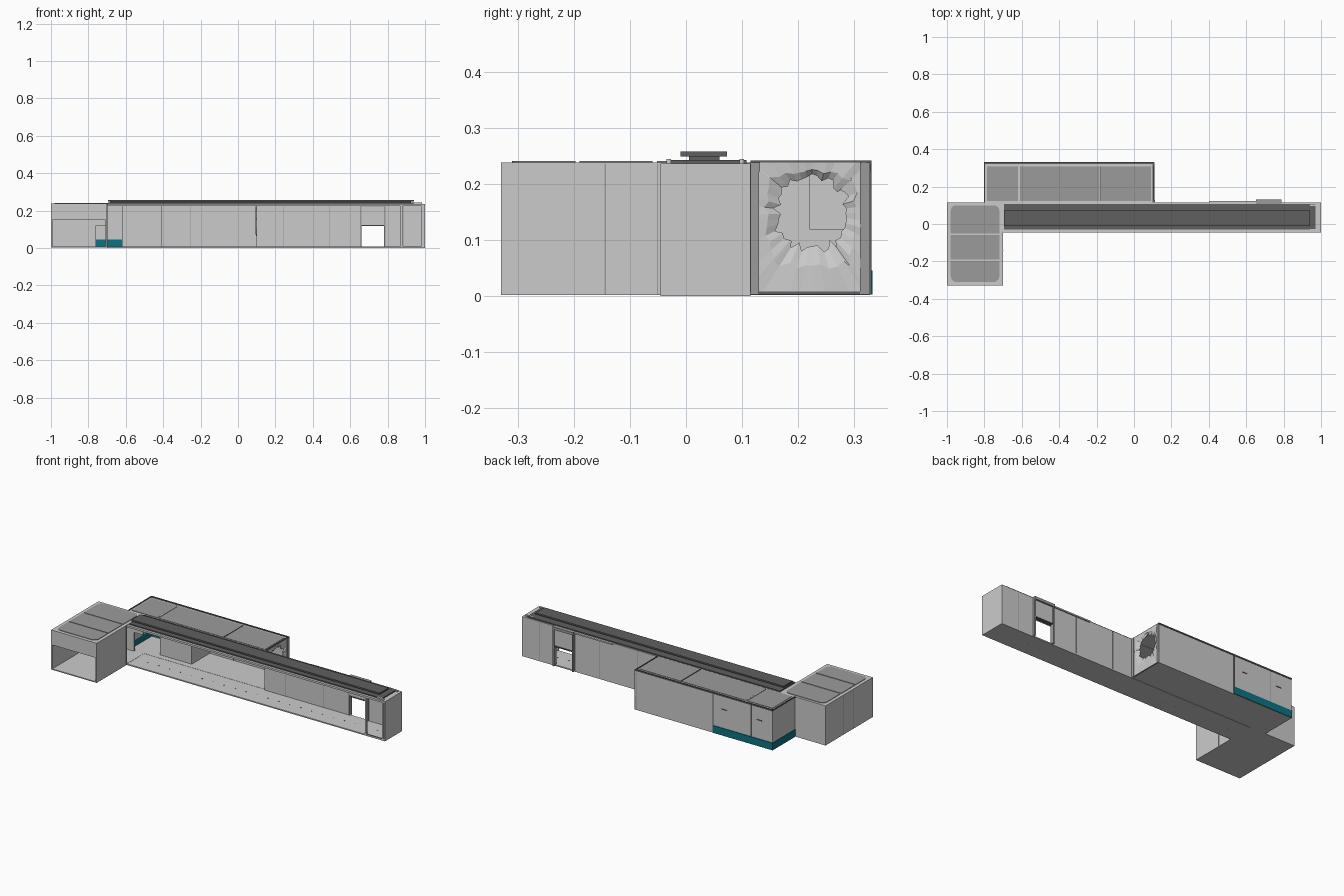
import bpy, bmesh, math, random

if "Cube" in bpy.data.objects:
    bpy.data.objects.remove(bpy.data.objects["Cube"])

random.seed(4)


def material(name, rgb):
    m = bpy.data.materials.new(name)
    m.diffuse_color = (*rgb, 1)
    m.use_nodes = True
    m.node_tree.nodes["Principled BSDF"].inputs["Base Color"].default_value = m.diffuse_color
    return m


LIGHT = material("light grey", (0.60, 0.60, 0.60))
MEDIUM = material("medium grey", (0.33, 0.33, 0.33))
DARK = material("dark grey", (0.115, 0.115, 0.115))
TEAL = material("teal", (0.004, 0.17, 0.22))


def finish(name, bm, mat):
    bmesh.ops.recalc_face_normals(bm, faces=bm.faces)
    me = bpy.data.meshes.new(name)
    bm.to_mesh(me)
    bm.free()
    me.materials.append(mat)
    ob = bpy.data.objects.new(name, me)
    bpy.context.collection.objects.link(ob)
    return ob


def box(name, x, y, z, mat=LIGHT):
    """Box from (low, high) ranges."""
    bm = bmesh.new()
    bmesh.ops.create_cube(bm, size=1)
    for v in bm.verts:
        for i, r in enumerate((x, y, z)):
            v.co[i] = r[0] if v.co[i] < 0 else r[1]
    return finish(name, bm, mat)


def rounded_panel(name, x, y, z, radii, mat=MEDIUM):
    """Flat roof panel; radii run from low-low corner counterclockwise."""
    bm = bmesh.new()
    corners = [(x[0], y[0], 1, 1), (x[1], y[0], -1, 1), (x[1], y[1], -1, -1), (x[0], y[1], 1, -1)]
    pts = []
    for k, ((cx, cy, sx, sy), r) in enumerate(zip(corners, radii)):
        if r == 0:
            pts.append((cx, cy))
            continue
        for s in range(6):
            a = math.pi * (1 + k / 2) + math.pi / 2 * s / 5
            pts.append((cx + sx * r + r * math.cos(a), cy + sy * r + r * math.sin(a)))
    face = bm.faces.new([bm.verts.new((px, py, z[0])) for px, py in pts])
    up = bmesh.ops.extrude_face_region(bm, geom=[face])["geom"]
    for v in up:
        if isinstance(v, bmesh.types.BMVert):
            v.co.z = z[1]
    return finish(name, bm, mat)


T = 0.008      # wall thickness
H = 0.236      # wall height
TOP = 0.238

# Floors
box("corridor_floor", (-0.70, 1.0), (-0.045, 0.115), (0.0, 0.007))
box("wing_floor", (-1.0, -0.70), (-0.33, 0.115), (0.002, 0.008))
box("rear_room_floor", (-0.80, 0.105), (0.115, 0.328), (0.002, 0.008))
for i in range(22):
    px = -0.62 + i * 0.072
    box("floor_stud", (px, px + 0.005), (0.03, 0.035), (-0.0, 0.0085), DARK)

# Left wing: walls, open front with header, roof
box("wing_left_wall", (-1.0, -1.0 + T), (-0.33, 0.115), (0.003, H))
box("wing_right_wall", (-0.70 - T, -0.70), (-0.33, -0.045), (0.003, H))
box("wing_back_wall", (-1.0, -0.76), (0.115 - T, 0.115), (0.003, H))
box("wing_back_header", (-0.76, -0.70), (0.115 - T, 0.115), (0.12, H))
box("wing_front_header", (-1.0, -0.70), (-0.33, -0.33 + T), (0.15, H))
box("wing_roof", (-1.0, -0.70), (-0.33, 0.115), (0.228, TOP))
for y, r in (((-0.31, -0.197), (0.03, 0.03, 0, 0)), ((-0.19, -0.06), (0, 0, 0, 0)),
             ((-0.052, 0.1), (0, 0, 0.03, 0.03))):
    rounded_panel("wing_roof_panel", (-0.98, -0.72), y, (TOP, 0.241), r)
for y in (-0.145, -0.052):
    for x in (-1.001, -0.70):
        box("wing_wall_seam", (x, x + 0.001), (y, y + 0.002), (0.003, H), MEDIUM)

# Corridor: end wall and back wall with a half-raised door
box("corridor_end_wall", (1 - T, 1.0), (-0.045, 0.115), (0.0, H))
box("corridor_back_wall_long", (0.10, 0.655), (0.115 - T, 0.115), (0.003, H))
box("corridor_back_wall_short", (0.785, 1.0), (0.115 - T, 0.115), (0.003, H))
box("raised_door", (0.655, 0.785), (0.107, 0.122), (0.12, 0.225))
for x in (0.652, 0.780):
    box("door_post", (x, x + 0.008), (0.105, 0.13), (0.003, 0.238), MEDIUM)
box("door_lintel", (0.652, 0.788), (0.105, 0.132), (0.222, 0.238), MEDIUM)
box("door_lower_edge", (0.66, 0.78), (0.105, 0.126), (0.118, 0.124), DARK)
box("back_wall_top_rail", (0.40, 0.655), (0.115, 0.122), (0.228, 0.236))
for x in (0.24, 0.49, 0.885):
    for y in (0.115, 0.106):
        box("back_wall_seam", (x, x + 0.002), (y, y + 0.001), (0.006, H), MEDIUM)
for x in (0.87, 0.982):
    box("front_post", (x, x + 0.009), (-0.045, -0.036), (0.005, 0.228))
box("front_sill", (0.87, 1.0), (-0.045, -0.038), (0.003, 0.011), MEDIUM)

# Corridor roof: light base, dark lower layer, dark raised cap
box("corridor_roof_base", (-0.70, 1.0), (-0.045, 0.115), (0.225, 0.236))
box("corridor_roof_layer", (-0.695, 0.97), (-0.030, 0.108), (0.236, 0.2425), DARK)
box("corridor_roof_core", (-0.685, 0.925), (0.005, 0.06), (0.2425, 0.249), DARK)
box("corridor_roof_cap", (-0.695, 0.94), (-0.010, 0.073), (0.249, 0.258), DARK)
for y in (-0.035, 0.095):
    box("roof_end_rim", (0.94, 0.985), (y, y + 0.008), (0.236, 0.244))

# Rear room: back and left walls with a teal base band
BAND = 0.046
box("rear_back_wall_plain", (-0.41, 0.105), (0.328 - T, 0.328), (0.003, 0.238))
box("rear_back_wall_upper", (-0.80, -0.41), (0.328 - T, 0.328), (BAND, 0.238))
box("rear_back_wall_band", (-0.80, -0.41), (0.328 - T, 0.332), (0.003, BAND), TEAL)
box("rear_left_wall_upper", (-0.80, -0.80 + T), (0.115, 0.328), (BAND, 0.238))
box("rear_left_wall_band", (-0.803, -0.80 + T), (0.115, 0.332), (0.003, BAND), TEAL)
box("rear_wall_corner_strip", (-0.412, -0.406), (0.327, 0.331), (0.003, 0.24), DARK)
box("rear_wall_seam", (-0.66, -0.657), (0.327, 0.330), (0.003, 0.238), MEDIUM)
box("rear_inner_seam", (-0.255, -0.252), (0.318, 0.321), (0.008, 0.228), MEDIUM)
for x in (-0.50, -0.73):
    box("rear_wall_vent", (x, x + 0.035), (0.327, 0.330), (0.155, 0.160), DARK)

# Rear room interior: closet block and low counter
box("closet", (-0.62, -0.41), (0.15, 0.22), (0.007, 0.228))
box("counter", (-0.62, -0.41), (0.22, 0.32), (0.007, 0.12))

# Rear room roof with sunken panels and dark edge trim
box("rear_roof", (-0.80, 0.105), (0.113, 0.328), (0.228, TOP))
for x in ((-0.785, -0.619), (-0.609, -0.185), (-0.178, 0.092)):
    rounded_panel("rear_roof_panel", x, (0.122, 0.308), (TOP, 0.2405), (0, 0, 0, 0))
box("rear_roof_joint", (-0.617, -0.611), (0.13, 0.30), (TOP, 0.242))
box("rear_roof_joint", (-0.183, -0.179), (0.122, 0.308), (TOP, 0.242), DARK)
box("rear_roof_back_trim", (-0.80, 0.107), (0.322, 0.331), (0.234, 0.242), DARK)
for x in (-0.802, 0.1):
    box("rear_roof_side_trim", (x, x + 0.006), (0.115, 0.331), (0.234, 0.242), DARK)


# Rear room end wall with a jagged blown-out hole
def broken_wall():
    bm = bmesh.new()
    y0, y1, z0, z1 = 0.115, 0.328, 0.004, 0.238
    cy, cz = 0.225, 0.147
    angles = [2 * math.pi * i / 44 + 0.01 for i in range(44)]
    angles += [math.atan2(z - cz, y - cy) % (2 * math.pi) for y in (y0, y1) for z in (z0, z1)]
    angles.sort()
    rings = [[], [], []]
    for a in angles:
        c, s = math.cos(a), math.sin(a)
        ty = ((y1 if c > 0 else y0) - cy) / c
        tz = ((z1 if s > 0 else z0) - cz) / s
        reach = min(ty, tz)
        r = random.uniform(0.056, 0.074)
        mid = r + (reach - r) * 0.4
        # inner edge bends inwards, the middle ring is dented
        for ring, d, x in zip(rings, (r, mid, reach),
                              (0.095, 0.104 + random.uniform(-0.002, 0.002), 0.105)):
            ring.append(bm.verts.new((x, cy + d * c, cz + d * s)))
    n = len(angles)
    for a, b in zip(rings, rings[1:]):
        for i in range(n):
            j = (i + 1) % n
            bm.faces.new((a[i], a[j], b[j], b[i]))
    ob = finish("broken_end_wall", bm, LIGHT)
    mod = ob.modifiers.new("thickness", "SOLIDIFY")
    mod.thickness = 0.004
    mod.offset = 0


broken_wall()
box("end_wall_inner_post", (0.098, 0.112), (0.115, 0.128), (0.003, 0.238), MEDIUM)
box("end_wall_outer_post", (0.098, 0.110), (0.310, 0.328), (0.003, 0.238), MEDIUM)
box("end_wall_sill", (0.098, 0.109), (0.128, 0.322), (0.003, 0.008), DARK)
